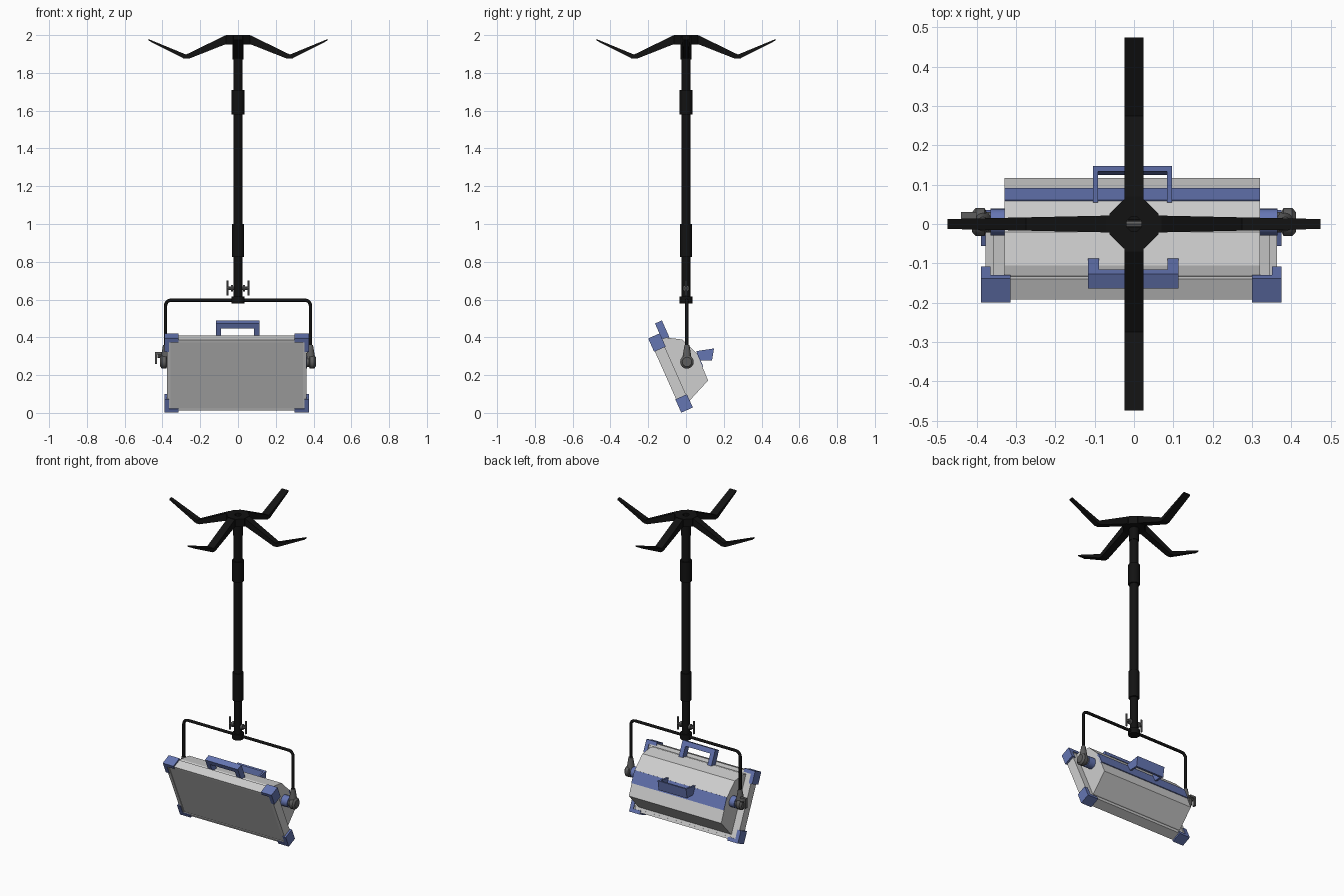
import bpy, bmesh
from math import radians, pi, sin, cos
from mathutils import Matrix, Vector

cube = bpy.data.objects.get("Cube")
if cube:
    bpy.data.objects.remove(cube, do_unlink=True)


def material(name, r, g, b):
    m = bpy.data.materials.new(name)
    m.use_nodes = True
    m.diffuse_color = (r, g, b, 1)
    bsdf = next(n for n in m.node_tree.nodes if n.type == 'BSDF_PRINCIPLED')
    bsdf.inputs["Base Color"].default_value = (r, g, b, 1)
    return m


BLACK = material("black metal", .006, .006, .006)
GREY = material("light grey housing", .62, .62, .62)
GLASS = material("panel grey", .54, .54, .54)
BLUE = material("blue plastic", .13, .18, .45)
STEEL = material("dark steel", .11, .11, .11)
ID = Matrix.Identity(4)
# Lamp frame: x across, y towards the back, z up along the panel
LAMP = Matrix.Translation((-.007, -.1125, .1975)) @ Matrix.Rotation(radians(24), 4, 'X')


def finish(name, bm, mat, matrix=ID, smooth=False):
    bm.transform(matrix)
    bmesh.ops.recalc_face_normals(bm, faces=bm.faces)
    mesh = bpy.data.meshes.new(name)
    bm.to_mesh(mesh)
    bm.free()
    mesh.materials.append(mat)
    if smooth:
        mesh.shade_smooth()
        mesh.set_sharp_from_angle(angle=radians(35))
    obj = bpy.data.objects.new(name, mesh)
    bpy.context.collection.objects.link(obj)
    return obj


def add_box(bm, lo, hi):
    lo, hi = Vector(lo), Vector(hi)
    m = Matrix.Translation((lo + hi) / 2) @ Matrix.Diagonal((*(hi - lo), 1))
    bmesh.ops.create_cube(bm, size=1, matrix=m)


def boxes(name, mat, matrix, *spans):
    bm = bmesh.new()
    for lo, hi in spans:
        add_box(bm, lo, hi)
    return finish(name, bm, mat, matrix)


def add_prism(bm, profile, x0, x1):
    """Extrude a (y, z) outline from x0 to x1."""
    face = bm.faces.new([bm.verts.new((x0, y, z)) for y, z in profile])
    ext = bmesh.ops.extrude_face_region(bm, geom=[face])["geom"]
    moved = [v for v in ext if isinstance(v, bmesh.types.BMVert)]
    bmesh.ops.translate(bm, verts=moved, vec=(x1 - x0, 0, 0))
    if not face.is_valid:
        return
    if all(len(e.link_faces) == 1 for e in face.edges):
        bm.faces.remove(face)


def lathe(name, profile, mat, matrix=ID, steps=16, closed=False):
    """Turn an (r, z) profile about z."""
    bm = bmesh.new()
    vs = [bm.verts.new((r, 0, z)) for r, z in profile]
    es = [bm.edges.new(p) for p in zip(vs, vs[1:])]
    if closed:
        es.append(bm.edges.new((vs[-1], vs[0])))
    bmesh.ops.spin(bm, geom=vs + es, cent=(0, 0, 0), axis=(0, 0, 1),
                   angle=2 * pi, steps=steps)
    bmesh.ops.remove_doubles(bm, verts=bm.verts, dist=1e-4)
    return finish(name, bm, mat, matrix, True)


def rod(name, r, z0, z1, mat, matrix, steps=12):
    return lathe(name, [(0, z0), (r, z0), (r, z1), (0, z1)], mat, matrix, steps)


# Hollow hanging pole with collars
lathe("pole", [(0, .58), (.034, .58), (.034, .615), (.023, .615), (.023, .825),
               (.032, .825), (.032, 1), (.025, 1), (.025, 1.58), (.034, 1.58),
               (.034, 1.71), (.025, 1.71), (.025, 1.87), (.028, 1.87),
               (.028, 1.97), (.02, 1.97), (.02, .6), (0, .6)], BLACK)
lathe("hub", [(.02, 1.95), (.068, 1.95), (.068, 2), (.02, 2)], BLACK,
      Matrix.Rotation(pi / 8, 4, 'Z'), 8, True)

# Four bent mounting legs; the sideways pair narrows towards the tips
leg_outline = [(.021, 1.998), (.07, 1.997), (.275, 1.897), (.474, 1.979),
               (.474, 1.971), (.285, 1.875), (.26, 1.875), (.07, 1.95), (.021, 1.95)]
for i, side in enumerate(("back", "left", "front", "right")):
    bm = bmesh.new()
    add_prism(bm, leg_outline, -.024, .024)
    if i % 2:
        for v in bm.verts:
            v.co.x *= .95 - .9 * v.co.y
    finish("leg_" + side, bm, BLACK, Matrix.Rotation(-i * pi / 2, 4, 'Z'))

# Clamp screw through the pole foot, with a wing at each end
TURN_X = Matrix.Rotation(pi / 2, 4, 'Y')
CLAMP = Matrix.Translation((0, 0, .66))
rod("clamp_screw", .009, -.058, .058, STEEL, CLAMP @ TURN_X, 8)
for s, side in ((1, "left"), (-1, "right")):
    wing = CLAMP @ Matrix.Translation((.055 * s, 0, 0))
    rod("clamp_wing_" + side, .006, -.038, .042, STEEL, wing, 8)
    rod("clamp_washer_" + side, .017, -.006, .006, STEEL,
        CLAMP @ Matrix.Translation((.032 * s, 0, 0)) @ TURN_X)

# Bent wire yoke
curve = bpy.data.curves.new("yoke", 'CURVE')
curve.dimensions = '3D'
curve.bevel_depth = .009
curve.bevel_resolution = 2
curve.use_fill_caps = True
half = [(.384, .28)] + [(.354 + .03 * cos(a * pi / 8), .567 + .03 * sin(a * pi / 8))
                        for a in range(5)]
path = half + [(-x, z) for x, z in reversed(half)]
spline = curve.splines.new('POLY')
spline.points.add(len(path) - 1)
for p, (x, z) in zip(spline.points, path):
    p.co = (x, .004, z, 1)
curve.materials.append(BLACK)
bpy.context.collection.objects.link(bpy.data.objects.new("yoke", curve))

# Pivots: boss, clamp knob, yoke socket and tightening lever
for s, side in ((1, "left"), (-1, "right")):
    pivot = Matrix.Translation((0, .005, .27)) @ Matrix.Diagonal((s, 1, 1, 1))
    rod("pivot_boss_" + side, .034, .3, .365, BLUE, pivot @ TURN_X, 16)
    lathe("pivot_knob_" + side, [(0, .36), (.026, .36), (.026, .375), (.036, .38),
                                 (.036, .402), (.025, .412), (0, .412)],
          STEEL, pivot @ TURN_X)
    lathe("yoke_socket_" + side, [(0, .01), (.026, .01), (.013, .09), (0, .09)],
          STEEL, pivot @ Matrix.Translation((.384, 0, 0)), 12)
rod("lever_stem", .01, .4, .425, STEEL, Matrix.Translation((0, .02, .3))
    @ Matrix.Diagonal((-1, 1, 1, 1)) @ TURN_X, 8)
boxes("lever", STEEL, ID, ((-.44, .012, .26), (-.428, .03, .322)),
      ((-.44, .012, .308), (-.4, .03, .322)))

# Lamp housing
bm = bmesh.new()
add_prism(bm, [(.05, .185), (.088, .181), (.162, .137), (.203, .037),
               (.199, -.117), (.066, -.175), (.05, -.175)], -.322, .327)
finish("housing", bm, GREY, LAMP)

# Front frame around a slightly sunken panel
boxes("frame", GREY, LAMP,
      ((-.37, .004, .19), (.37, .062, .205)), ((-.37, .004, -.205), (.37, .062, -.19)),
      ((-.37, .004, -.19), (-.35, .062, .19)), ((.35, .004, -.19), (.37, .062, .19)),
      ((-.35, .03, -.19), (.35, .06, .19)))
boxes("front_panel", GLASS, LAMP, ((-.35, .008, -.19), (.35, .03, .19)))

# L-shaped corner guards
for s, side in ((1, "left"), (-1, "right")):
    for t, level in ((1, "top"), (-1, "bottom")):
        flip = Matrix.Diagonal((s, 1, t, 1))
        boxes(f"corner_{level}_{side}", BLUE, LAMP @ flip,
              ((.307, 0, .193), (.382, .067, .215)),
              ((.358, 0, .138), (.382, .067, .193)))

# Band across the back
boxes("back_band", BLUE, LAMP, ((-.322, .19, -.04), (.327, .206, .037)))

# Carrying handle on top
boxes("top_handle", BLUE, LAMP,
      ((-.11, .065, .243), (.12, .105, .273)),
      ((-.11, .065, .175), (-.082, .105, .243)), ((.092, .065, .175), (.12, .105, .243)))

# Looped grip on the back
bm = bmesh.new()
arm = [(.055, .327), (.148, .341), (.138, .278), (.07, .278)]
add_prism(bm, arm, -.104, -.092)
add_prism(bm, arm, .084, .096)
add_prism(bm, [(.134, .339), (.148, .341), (.138, .278), (.124, .278)], -.092, .084)
finish("back_grip", bm, BLUE)
